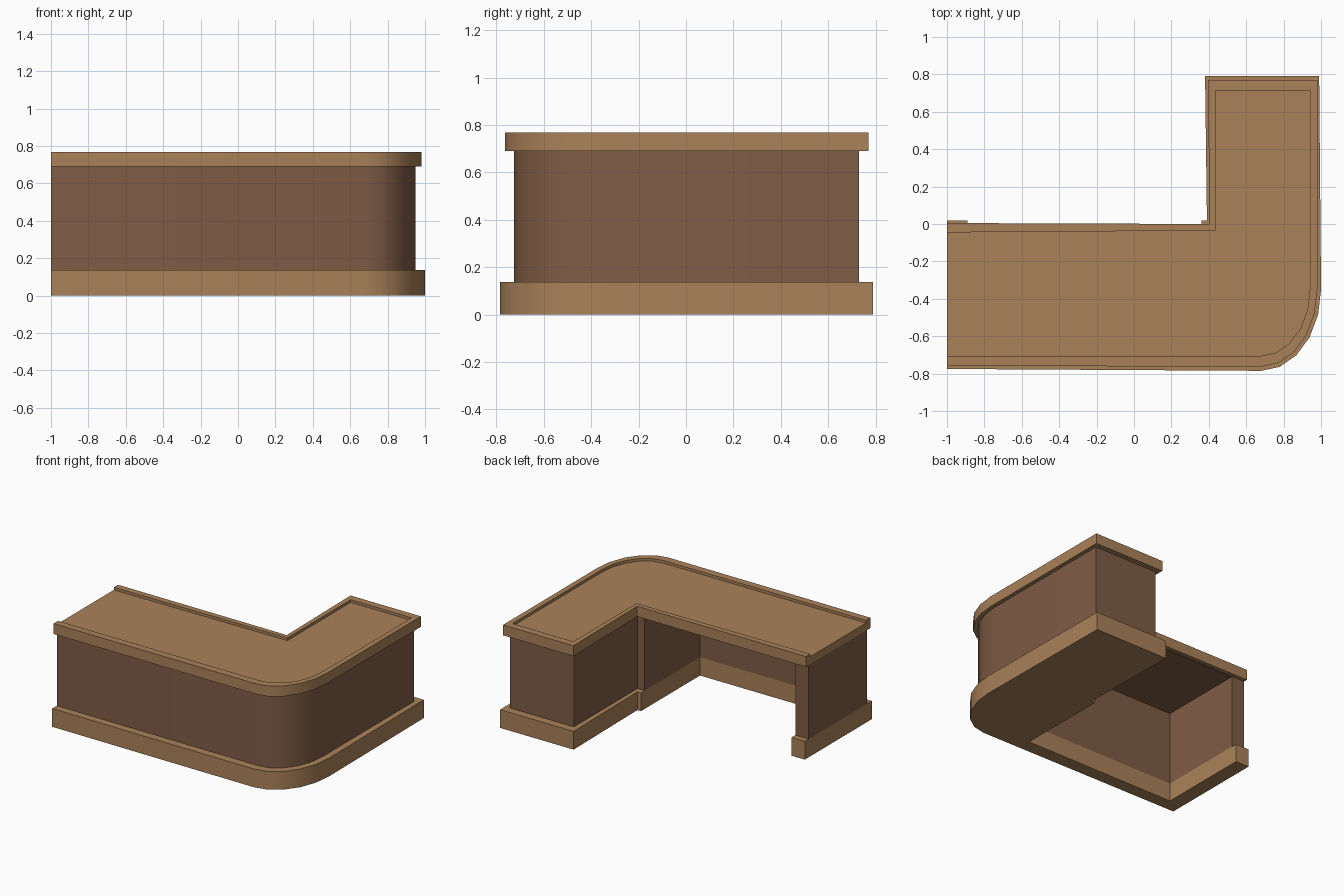
import bpy, bmesh, math

if "Cube" in bpy.data.objects:
    bpy.data.objects.remove(bpy.data.objects["Cube"])


def material(name, rgb):
    m = bpy.data.materials.new(name)
    m.diffuse_color = (*rgb, 1)
    m.use_nodes = True
    m.node_tree.nodes["Principled BSDF"].inputs["Base Color"].default_value = m.diffuse_color
    return m


tan = material("light_wood", (0.40, 0.222, 0.100))
brown = material("dark_wood", (0.216, 0.108, 0.060))


def corner(x, y, n=5):
    """Rounded front right corner, from the right side x to the front y."""
    cx, cy = 0.68, -0.35
    return [(cx + (x - cx) * math.cos(i * math.pi / 2 / n),
             cy + (y - cy) * math.sin(i * math.pi / 2 / n)) for i in range(n + 1)]


def build(name, mat, prisms):
    """Object made of upright prisms, each (outline, bottom, top)."""
    bm = bmesh.new()
    for outline, z0, z1 in prisms:
        face = bm.faces.new([bm.verts.new((x, y, z0)) for x, y in outline])
        ext = bmesh.ops.extrude_face_region(bm, geom=[face], use_keep_orig=True)
        for v in ext["geom"]:
            if isinstance(v, bmesh.types.BMVert):
                v.co.z = z1
    bmesh.ops.recalc_face_normals(bm, faces=bm.faces[:])
    me = bpy.data.meshes.new(name)
    bm.to_mesh(me)
    bm.free()
    me.materials.append(mat)
    ob = bpy.data.objects.new(name, me)
    bpy.context.collection.objects.link(ob)
    bpy.ops.object.select_all(action='DESELECT')
    ob.select_set(True)
    bpy.context.view_layer.objects.active = ob
    bpy.ops.object.shade_smooth_by_angle(angle=math.radians(35))
    return ob


def kneehole(y):
    """Back outline of end panel, open kneehole and its right side."""
    return [(-1, y), (-0.89, y), (-0.89, -0.68), (0.36, -0.68), (0.36, y)]


# plinth
plinth = (kneehole(0.02) + [(0.39, 0.02), (0.38, 0.79), (0.99, 0.79)]
          + corner(1.0, -0.785) + [(-1, -0.775)])
build("plinth", tan, [(plinth, 0, 0.137)])

# counter walls and the ceiling of the kneehole
walls = (kneehole(-0.025) + [(0.42, -0.025), (0.42, 0.73), (0.95, 0.73)]
         + corner(0.95, -0.725) + [(-1, -0.72)])
build("counter_walls", brown, [(walls, 0.137, 0.692)])
ceiling = [(-0.89, -0.68), (0.36, -0.68), (0.36, -0.025), (-0.89, -0.025)]
build("kneehole_ceiling", brown, [(ceiling, 0.686, 0.692)])

# countertop: sunken slab inside a raised rim that is open at the left end
outer = ([(-1, 0.005), (0.405, 0.0), (0.395, 0.77), (0.98, 0.77)]
         + corner(0.98, -0.763) + [(-1, -0.758)])
inner = ([(-1, -0.045), (0.435, -0.035), (0.435, 0.715), (0.94, 0.715)]
         + corner(0.94, -0.705) + [(-1, -0.705)])
build("countertop_slab", tan, [(inner, 0.69, 0.748)])
build("countertop_rim", tan, [(outer + inner[::-1], 0.69, 0.768)])
